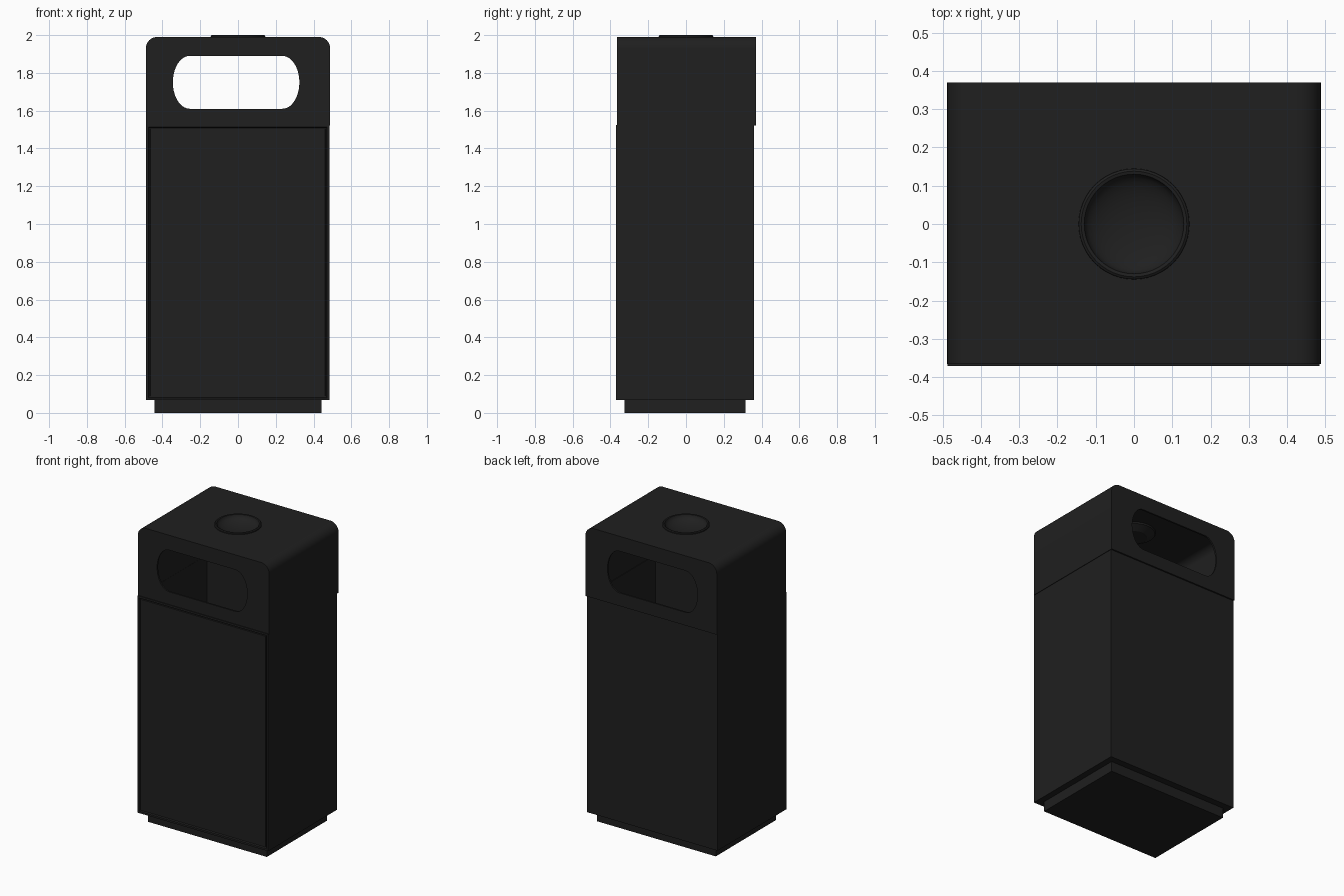
import bpy, bmesh, math

if "Cube" in bpy.data.objects:
    bpy.data.objects.remove(bpy.data.objects["Cube"])

mat = bpy.data.materials.new("charcoal_metal")
mat.diffuse_color = (0.014, 0.014, 0.014, 1)
mat.use_nodes = True
mat.node_tree.nodes["Principled BSDF"].inputs["Base Color"].default_value = mat.diffuse_color


def make(name, bm):
    bmesh.ops.recalc_face_normals(bm, faces=bm.faces)
    me = bpy.data.meshes.new(name)
    bm.to_mesh(me)
    bm.free()
    ob = bpy.data.objects.new(name, me)
    bpy.context.collection.objects.link(ob)
    me.materials.append(mat)
    return ob


def prism(name, outline, y0, y1):
    """Extrude an x-z outline along y."""
    bm = bmesh.new()
    face = bm.faces.new([bm.verts.new((x, y0, z)) for x, z in outline])
    new = bmesh.ops.extrude_face_region(bm, geom=[face])["geom"]
    bmesh.ops.translate(bm, vec=(0, y1 - y0, 0),
                        verts=[v for v in new if isinstance(v, bmesh.types.BMVert)])
    return make(name, bm)


def box(name, x0, x1, y0, y1, z0, z1):
    return prism(name, [(x0, z0), (x1, z0), (x1, z1), (x0, z1)], y0, y1)


def arc(cx, cz, rx, rz, a0, a1, n=10):
    return [(cx + rx * math.cos(math.radians(a0 + (a1 - a0) * i / n)),
             cz + rz * math.sin(math.radians(a0 + (a1 - a0) * i / n))) for i in range(n + 1)]


def lathe(name, profile, n=48):
    """Spin an r-z profile around z, with a pole at the last point if r = 0."""
    bm = bmesh.new()
    vs = [bm.verts.new((r, 0, z)) for r, z in profile]
    es = [bm.edges.new(p) for p in zip(vs, vs[1:])]
    bmesh.ops.spin(bm, geom=vs + es, cent=(0, 0, 0), axis=(0, 0, 1),
                   angle=2 * math.pi, steps=n)
    bmesh.ops.remove_doubles(bm, verts=bm.verts, dist=1e-4)
    return make(name, bm)


def cut(ob, *cutters):
    bpy.context.view_layer.objects.active = ob
    for c in cutters:
        c.hide_render = True
        m = ob.modifiers.new("cut", "BOOLEAN")
        m.operation, m.solver, m.object = "DIFFERENCE", "EXACT", c
        bpy.ops.object.modifier_apply(modifier=m.name)
        bpy.data.objects.remove(c)


def smooth(ob):
    bpy.ops.object.select_all(action="DESELECT")
    ob.select_set(True)
    bpy.context.view_layer.objects.active = ob
    bpy.ops.object.shade_smooth_by_angle(angle=math.radians(30))


def hood_outline(hw, z0, z1, r):
    return ([(-hw, z0), (hw, z0)] + arc(hw - r, z1 - r, r, r, 0, 90)
            + arc(-hw + r, z1 - r, r, r, 90, 180))


# Recessed plinth
box("plinth", -0.442, 0.442, -0.325, 0.315, 0, 0.08)

# Bin body with a recessed front door panel, hollow and open under the hood
body = box("bin_body", -0.487, 0.484, -0.371, 0.36, 0.067, 1.525)
bm = bmesh.new()
bm.from_mesh(body.data)
front = min(bm.faces, key=lambda f: f.calc_center_median().y)
bmesh.ops.inset_region(bm, faces=[front], thickness=0.018)
bmesh.ops.inset_region(bm, faces=[front], thickness=0.004, depth=-0.012)
bmesh.ops.inset_region(bm, faces=[front], thickness=0.008)
bmesh.ops.inset_region(bm, faces=[front], thickness=0.002, depth=0.006)
bm.to_mesh(body.data)
bm.free()
cut(body, box("cavity_cutter", -0.476, 0.473, -0.352, 0.35, 0.09, 1.7))

# Hood shell with rounded shoulders, through opening and ashtray hole
hood = prism("hood", hood_outline(0.488, 1.522, 1.99, 0.06), -0.366, 0.37)
inner = prism("hood_cutter", hood_outline(0.477, 1.4, 1.979, 0.05), -0.355, 0.359)
slot = prism("slot_cutter", arc(0.235, 1.75, 0.09, 0.14, -90, 90, 20)
             + arc(-0.255, 1.75, 0.09, 0.14, 90, 270, 20), -0.6, 0.6)
hole = lathe("hole_cutter", [(0, 1.8), (0.132, 1.8), (0.132, 2.1), (0, 2.1)])
cut(hood, inner, slot, hole)
smooth(hood)

# Shallow ashtray bowl sunk in the hood top, with a low rim
bowl = [(0.145, 1.988), (0.144, 1.996), (0.138, 2.0), (0.13, 1.998)]
bowl += [(0.13 * math.cos(t), 1.998 - 0.05 * math.sin(t))
         for t in [math.pi / 2 * i / 8 for i in range(1, 8)]]
bowl.append((0, 1.948))
bowl += [(0.08, 1.944), (0.128, 1.97), (0.132, 1.988), (0.145, 1.988)]
smooth(lathe("ashtray_bowl", bowl))
